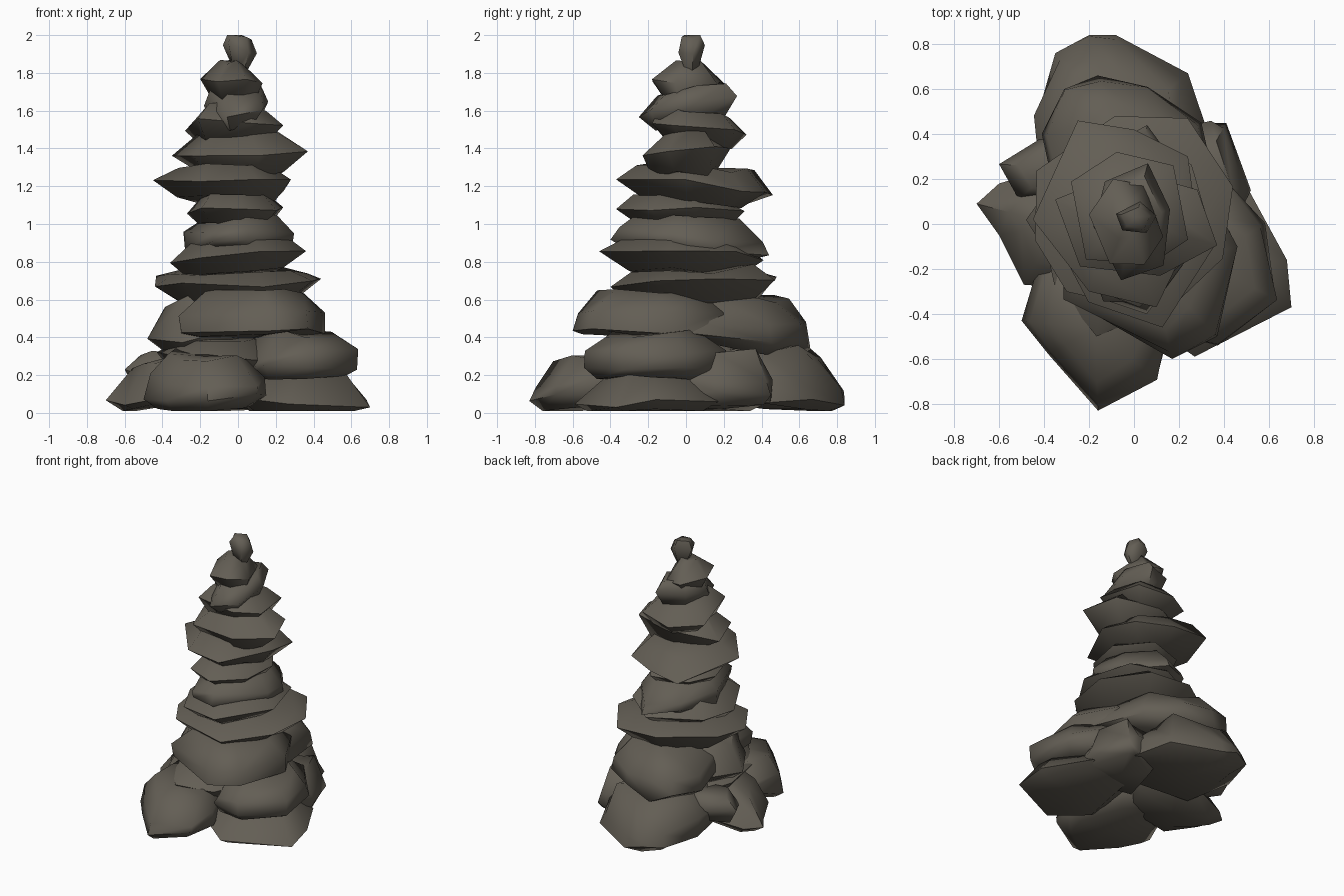
import bpy
import bmesh
import random
from math import cos, sin, radians, tau

cube = bpy.data.objects.get("Cube")
if cube:
    bpy.data.objects.remove(cube, do_unlink=True)

random.seed(7)

rock_material = bpy.data.materials.new("dark_grey_brown_rock")
rock_colour = (0.125, 0.112, 0.09, 1)
rock_material.diffuse_color = rock_colour
rock_material.use_nodes = True
rock_shader = rock_material.node_tree.nodes["Principled BSDF"]
rock_shader.inputs["Base Color"].default_value = rock_colour

# Stone profiles: (outline scale, height fraction) from underside to top
SHARP = ((0.72, 0), (1, 0.5), (0.72, 1))
HIGH = ((0.66, 0), (1, 0.7), (0.8, 1))
LOW = ((0.8, 0), (1, 0.3), (0.66, 1))
BLUNT = ((0.82, 0), (1, 0.2), (0.98, 0.55), (0.66, 1))
PEAK = ((0.7, 0), (1, 0.5), (0.4, 1))


def fit(values, span):
    """Remap values so that they exactly cover the span."""
    low, high = min(values), max(values)
    return [span[0] + (v - low) / (high - low) * (span[1] - span[0]) for v in values]


def rough_plan(x, y, corners=7, point_at=0):
    """Irregular polygon filling the spans, first corner facing a direction."""
    step = tau / corners
    xs, ys = [], []
    for i in range(corners):
        wander = random.uniform(-0.2, 0.2) * step if i else 0
        angle = radians(point_at) + i * step + wander
        reach = random.uniform(0.86, 1) if i else 1
        xs.append(reach * cos(angle))
        ys.append(reach * sin(angle))
    return list(zip(fit(xs, x), fit(ys, y)))


def stone(name, outline, z, profile=SHARP, lean_x=0, lean_y=0):
    """Loft a faceted stone through scaled copies of its plan outline."""
    bm = bmesh.new()
    corners = len(outline)
    middle_x, middle_y = ((min(v) + max(v)) / 2 for v in zip(*outline))
    bottom, top = z
    rough = (top - bottom) * 0.12

    def add_vertex(px, py, height):
        height += (px - middle_x) * lean_x + (py - middle_y) * lean_y
        return bm.verts.new((px, py, min(2, max(0.01, height))))

    rings = []
    for scale, fraction in profile:
        ring = []
        for px, py in outline:
            size = scale if scale == 1 else scale + random.uniform(-0.1, 0.06)
            height = bottom + (top - bottom) * fraction + random.uniform(-rough, rough)
            ring.append(add_vertex(middle_x + (px - middle_x) * size,
                                   middle_y + (py - middle_y) * size, height))
        rings.append(ring)

    for lower, upper in zip(rings, rings[1:]):
        for i in range(corners):
            j = (i + 1) % corners
            bm.faces.new((lower[i], lower[j], upper[j], upper[i]))
    for ring, height in ((rings[0], bottom), (rings[-1], top)):
        hub = add_vertex(middle_x, middle_y, height)
        for i in range(corners):
            bm.faces.new((ring[i], ring[(i + 1) % corners], hub))

    bmesh.ops.recalc_face_normals(bm, faces=bm.faces)
    mesh = bpy.data.meshes.new(name)
    bm.to_mesh(mesh)
    bm.free()
    mesh.materials.append(rock_material)
    obj = bpy.data.objects.new(name, mesh)
    bpy.context.collection.objects.link(obj)
    bpy.ops.object.select_all(action="DESELECT")
    obj.select_set(True)
    bpy.context.view_layer.objects.active = obj
    bpy.ops.object.shade_smooth_by_angle(angle=radians(65))


# Foot stones spread around the base
stone("front_foot_stone",
      [(-0.5, -0.43), (-0.38, -0.58), (-0.16, -0.83), (0.1, -0.69), (0.15, -0.5), (0, -0.1), (-0.4, -0.1)],
      z=(0.04, 0.3), profile=BLUNT, lean_y=0.1)
stone("back_foot_stone",
      [(-0.43, 0.48), (-0.35, 0.76), (-0.2, 0.84), (-0.08, 0.84), (0.24, 0.67), (0.33, 0.4), (0.2, 0), (-0.4, 0.1)],
      z=(0.02, 0.34), profile=BLUNT, lean_y=-0.1)
stone("right_foot_stone",
      [(-0.7, 0.09), (-0.6, 0.18), (-0.2, 0.3), (0, 0), (-0.1, -0.3), (-0.49, -0.27), (-0.6, -0.05)],
      z=(0.04, 0.3), profile=LOW, lean_x=0.2)
stone("left_foot_stone",
      [(0.7, -0.37), (0.68, -0.16), (0.5, 0.17), (0.1, 0.2), (0, -0.4), (0.27, -0.59)],
      z=(0.01, 0.19), profile=LOW, lean_x=-0.04)
stone("left_back_foot_stone",
      [(0.34, 0.45), (0.41, 0.45), (0.52, 0.15), (0.4, -0.1), (0, 0), (0.1, 0.4)],
      z=(0.02, 0.32), profile=BLUNT)
stone("small_right_stone", rough_plan(x=(-0.6, -0.1), y=(0.1, 0.4), corners=6, point_at=170),
      z=(0.12, 0.31))

# Broad stones bridging the feet
stone("left_ledge_stone", rough_plan(x=(0, 0.63), y=(-0.54, 0.2), point_at=-25),
      z=(0.18, 0.42), profile=BLUNT)
stone("right_ledge_stone", rough_plan(x=(-0.43, 0.2), y=(-0.5, 0.4), corners=8, point_at=260),
      z=(0.2, 0.4))
stone("back_shoulder_stone",
      [(-0.41, 0.4), (-0.31, 0.6), (-0.16, 0.66), (0.06, 0.61), (0.3, 0.45), (0.4, 0), (-0.3, -0.1)],
      z=(0.34, 0.62), profile=BLUNT, lean_y=-0.1)
stone("front_shoulder_stone",
      [(0.17, -0.6), (0.37, -0.5), (0.46, -0.1), (0.3, 0.2), (-0.3, 0.1), (-0.3, -0.33)],
      z=(0.4, 0.63), profile=BLUNT, lean_y=-0.04)
stone("right_shoulder_stone", rough_plan(x=(-0.48, 0.1), y=(-0.28, 0.3), corners=6, point_at=180),
      z=(0.33, 0.6), profile=LOW, lean_x=0.1)

# Stacked middle stones
stone("lower_wide_stone", rough_plan(x=(-0.44, 0.44), y=(-0.4, 0.48), corners=8, point_at=60),
      z=(0.56, 0.75), profile=HIGH, lean_y=0.06)
stone("lower_flat_stone", rough_plan(x=(-0.36, 0.36), y=(-0.46, 0.41), point_at=290),
      z=(0.73, 0.92), lean_x=0.08)
stone("middle_thick_stone", rough_plan(x=(-0.28, 0.29), y=(-0.4, 0.44), point_at=80),
      z=(0.84, 1.03), profile=BLUNT, lean_y=-0.08)
stone("middle_thin_stone", rough_plan(x=(-0.27, 0.24), y=(-0.37, 0.31), point_at=280),
      z=(1, 1.15), lean_y=-0.04)
stone("upper_wide_stone",
      [(-0.45, 0.02), (-0.25, 0.46), (0, 0.42), (0.24, 0.3), (0.28, 0), (0.1, -0.37), (-0.2, -0.3)],
      z=(1.12, 1.3), lean_y=-0.1)

# Narrowing upper stones
stone("upper_block_stone", rough_plan(x=(-0.35, 0.37), y=(-0.23, 0.24), corners=6, point_at=-20),
      z=(1.26, 1.52), profile=PEAK)
stone("neck_stone", rough_plan(x=(-0.28, 0.24), y=(-0.18, 0.32), corners=6, point_at=100),
      z=(1.43, 1.6), lean_y=-0.14)
stone("tilted_stone", rough_plan(x=(-0.18, 0.16), y=(-0.25, 0.27), corners=6, point_at=70),
      z=(1.54, 1.72), lean_y=0.2)
stone("crown_stone", rough_plan(x=(-0.2, 0.13), y=(-0.18, 0.2), corners=6, point_at=170),
      z=(1.66, 1.86), profile=PEAK, lean_x=-0.1)

# Upright chip at the summit
stone("summit_stone", rough_plan(x=(-0.08, 0.1), y=(-0.04, 0.1), corners=5, point_at=10),
      z=(1.8, 2.02), profile=((0.5, 0), (1, 0.6), (0.7, 1)), lean_x=-0.4)
